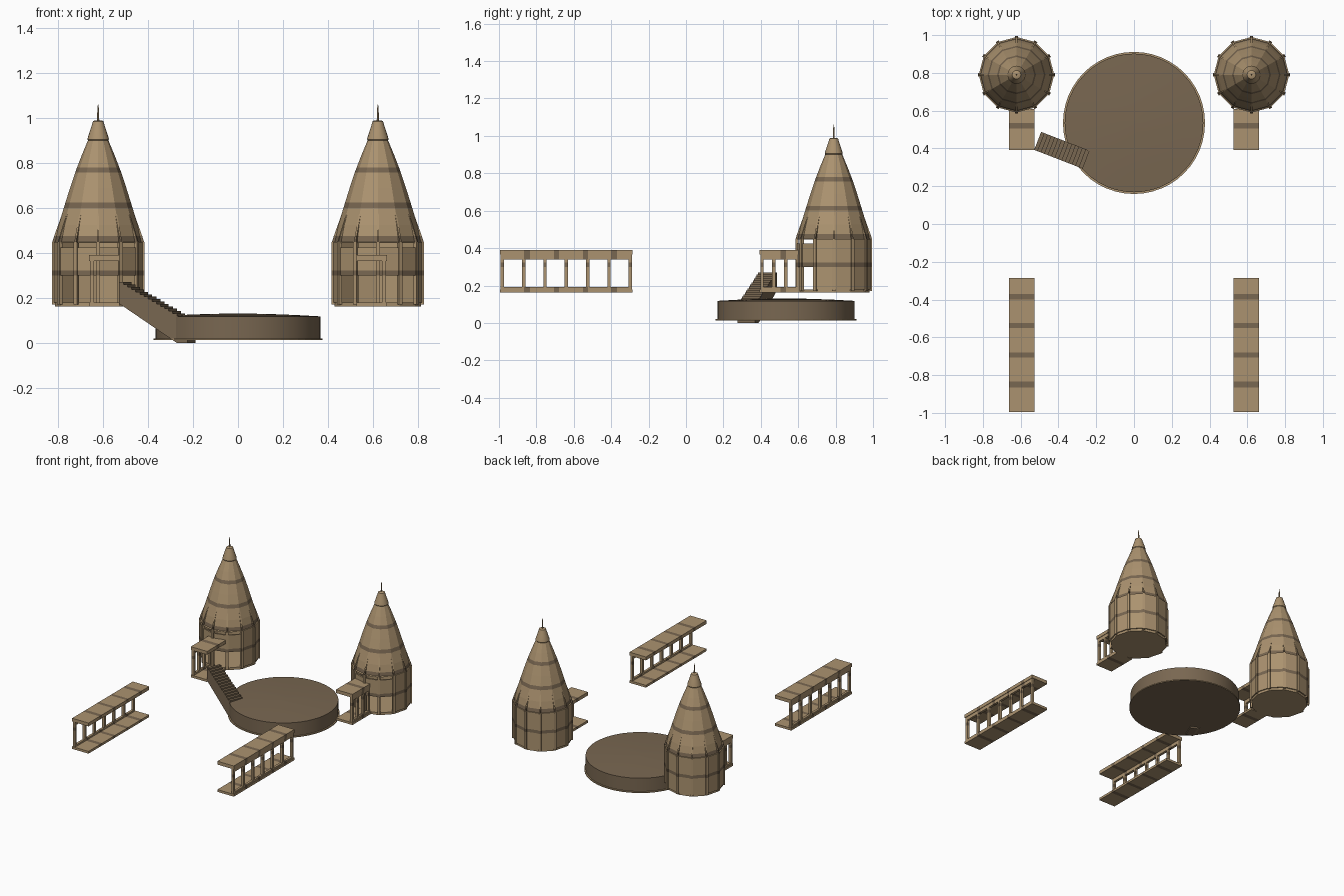
import bpy, bmesh, math
from mathutils import Matrix, Vector

cube = bpy.data.objects.get("Cube")
if cube:
    bpy.data.objects.remove(cube, do_unlink=True)


def material(name, rgb):
    m = bpy.data.materials.new(name)
    m.use_nodes = True
    m.diffuse_color = (*rgb, 1)
    m.node_tree.nodes["Principled BSDF"].inputs["Base Color"].default_value = (*rgb, 1)
    return m


SAND = material("sandstone", (0.41, 0.29, 0.16))
DARK = material("dark_stone", (0.19, 0.135, 0.082))

WALL_BANDS = [(0.30, 0.323)]
ROOF_BANDS = [(0.45, 0.475), (0.60, 0.625), (0.757, 0.78)]
WALK_BANDS = [(-0.865, -0.835), (-0.707, -0.68), (-0.55, -0.525),
              (-0.40, -0.37), (0.505, 0.535)]
SIDES = 12


def finish(name, bm, mats=(SAND, DARK), axis=2, bands=(), smooth=False):
    """Cut the dark bands along an axis and turn the bmesh into an object."""
    normal = Vector((0, 0, 0))
    normal[axis] = 1
    for level in [v for band in bands for v in band]:
        bmesh.ops.bisect_plane(bm, geom=bm.verts[:] + bm.edges[:] + bm.faces[:],
                               plane_co=normal * level, plane_no=normal, dist=1e-5)
    for f in bm.faces:
        c = f.calc_center_median()[axis]
        f.material_index = int(any(lo < c < hi for lo, hi in bands))
        f.smooth = smooth
    mesh = bpy.data.meshes.new(name)
    bm.to_mesh(mesh)
    bm.free()
    for m in mats:
        mesh.materials.append(m)
    obj = bpy.data.objects.new(name, mesh)
    bpy.context.collection.objects.link(obj)
    return obj


def add_box(bm, x, y, z, matrix=Matrix()):
    """Box from (min, max) pairs."""
    size = Matrix.Diagonal((x[1] - x[0], y[1] - y[0], z[1] - z[0], 1))
    mid = Matrix.Translation((sum(x) / 2, sum(y) / 2, sum(z) / 2))
    bmesh.ops.create_cube(bm, size=1, matrix=matrix @ mid @ size)


def add_prism(bm, outline, width, matrix):
    """Extrude an (x, z) outline symmetrically along y."""
    a, b = [[bm.verts.new(matrix @ Vector((x, y, z))) for x, z in outline]
            for y in (-width / 2, width / 2)]
    bm.faces.new(a)
    bm.faces.new(b[::-1])
    for i in range(len(a)):
        j = (i + 1) % len(a)
        bm.faces.new((a[j], a[i], b[i], b[j]))
    bmesh.ops.recalc_face_normals(bm, faces=bm.faces)


def add_lathe(bm, profile, centre, sides, caps=True):
    """Revolve an (r, z) profile, listed from bottom to top."""
    rings = []
    for r, z in profile:
        angles = [math.tau * i / sides for i in range(sides)]
        rings.append([bm.verts.new((centre[0] + r * math.cos(a),
                                    centre[1] + r * math.sin(a), z)) for a in angles])
    for low, high in zip(rings, rings[1:]):
        for i in range(sides):
            j = (i + 1) % sides
            bm.faces.new((low[i], low[j], high[j], high[i]))
    if caps:
        bm.faces.new(rings[0][::-1])
        bm.faces.new(rings[-1])


def build_tower(side, label):
    cx, cy = 0.622 * side, 0.79

    # Floor slab
    bm = bmesh.new()
    add_lathe(bm, [(0.192, 0.163), (0.192, 0.18)], (cx, cy), SIDES)
    finish(label + "_tower_floor", bm)

    # Hollow wall, open as an arcade at the front
    bm = bmesh.new()
    levels = (0.18, 0.30, 0.323, 0.425, 0.45)
    add_lathe(bm, [(0.2, z) for z in levels], (cx, cy), SIDES, caps=False)
    gaps = []
    for f in bm.faces:
        c = f.calc_center_median()
        if c.y < cy - 0.1 and (c.z < 0.3 or c.z > 0.425):
            gaps.append(f)
    bmesh.ops.delete(bm, geom=gaps, context="FACES")
    wall = finish(label + "_tower_wall", bm, bands=WALL_BANDS)
    thick = wall.modifiers.new("thickness", "SOLIDIFY")
    thick.thickness = 0.012
    thick.offset = -1

    # Corner posts and roof fins
    posts, fins = bmesh.new(), bmesh.new()
    for i in range(SIDES):
        turn = Matrix.Translation((cx, cy, 0)) @ Matrix.Rotation(math.tau * i / SIDES, 4, "Z")
        add_box(posts, (0.188, 0.205), (-0.009, 0.009), (0.172, 0.45), turn)
        add_prism(fins, [(0.17, 0.45), (0.204, 0.45), (0.196, 0.475), (0.16, 0.575)],
                  0.009, turn)
    finish(label + "_tower_posts", posts, bands=WALL_BANDS)
    finish(label + "_roof_fins", fins, bands=ROOF_BANDS[:1])

    # Tall curved roof
    bm = bmesh.new()
    add_lathe(bm, [(0.2, 0.445), (0.192, 0.45), (0.176, 0.525), (0.15, 0.61),
                   (0.125, 0.69), (0.1, 0.765), (0.073, 0.835), (0.046, 0.9)],
              (cx, cy), SIDES)
    finish(label + "_tower_roof", bm, bands=ROOF_BANDS)

    # Rounded cap and spire
    bm = bmesh.new()
    add_lathe(bm, [(0.04, 0.895), (0.048, 0.905), (0.045, 0.918), (0.036, 0.945),
                   (0.027, 0.973), (0.023, 0.986), (0.015, 0.99)], (cx, cy), 20)
    finish(label + "_roof_cap", bm, smooth=True)
    bm = bmesh.new()
    add_lathe(bm, [(0.005, 0.985), (0.004, 1.03), (0.0015, 1.06)], (cx, cy), 8)
    finish(label + "_roof_spire", bm)


def build_walkway(side, label, y0, y1, bays):
    inner, outer = 0.528, 0.662
    xs = sorted((inner * side, outer * side))
    beam = sorted(((outer - 0.022) * side, (outer - 0.004) * side))

    # Roof, floor, lintel and sill
    bm = bmesh.new()
    add_box(bm, xs, (y0, y1), (0.365, 0.39))
    add_box(bm, xs, (y0, y1), (0.163, 0.18))
    add_box(bm, beam, (y0 + 0.004, y1 - 0.004), (0.34, 0.366))
    add_box(bm, beam, (y0 + 0.004, y1 - 0.004), (0.179, 0.192))
    finish(label + "_slabs", bm, axis=1, bands=WALK_BANDS)

    # Posts along the outer edge
    bm = bmesh.new()
    for i in range(bays + 1):
        y = y0 + 0.013 + (y1 - y0 - 0.026) * i / bays
        add_box(bm, beam, (y - 0.009, y + 0.009), (0.18, 0.365))
    finish(label + "_posts", bm, bands=WALL_BANDS)


for side, label in ((-1, "right"), (1, "left")):
    build_tower(side, label)
    build_walkway(side, label + "_long_walkway", -0.995, -0.285, 6)
    build_walkway(side, label + "_short_walkway", 0.393, 0.61, 3)

# Round platform with a slightly domed top
centre = (0, 0.535)
bm = bmesh.new()
add_lathe(bm, [(0.367, 0.018), (0.367, 0.118), (0.26, 0.124), (0.13, 0.129), (0.01, 0.131)],
          centre, 48)
platform = finish("platform", bm, mats=(DARK,), smooth=True)
bm = bmesh.new()
add_lathe(bm, [(0.376, 0.012), (0.376, 0.02)], centre, 48)
rim = finish("platform_rim", bm)
for f in rim.data.polygons:
    f.material_index = int(f.normal.z < -0.5)

# Stair rising from the platform to the right tower
steps, run = 14, 0.275
rise = 0.15 / steps
outline = [(run + 0.05, 0.0), (run + 0.05, 0.118)]
for i in range(steps):
    x = run * (1 - i / steps)
    outline += [(x, 0.12 + rise * i), (x, 0.12 + rise * (i + 1))]
outline += [(0, 0.27), (0, 0.175), (run, 0.0)]
place = Matrix.Translation((-0.51, 0.44, 0)) @ Matrix.Rotation(math.atan2(-0.095, 0.245), 4, "Z")
bm = bmesh.new()
add_prism(bm, outline, 0.102, place)
finish("stair", bm, mats=(DARK,))

# Keep hard edges on the rounded parts
bpy.ops.object.select_all(action="DESELECT")
for obj in bpy.context.collection.objects:
    if obj.name == "platform" or obj.name.endswith("roof_cap"):
        obj.select_set(True)
        bpy.context.view_layer.objects.active = obj
bpy.ops.object.shade_smooth_by_angle(angle=math.radians(35))
